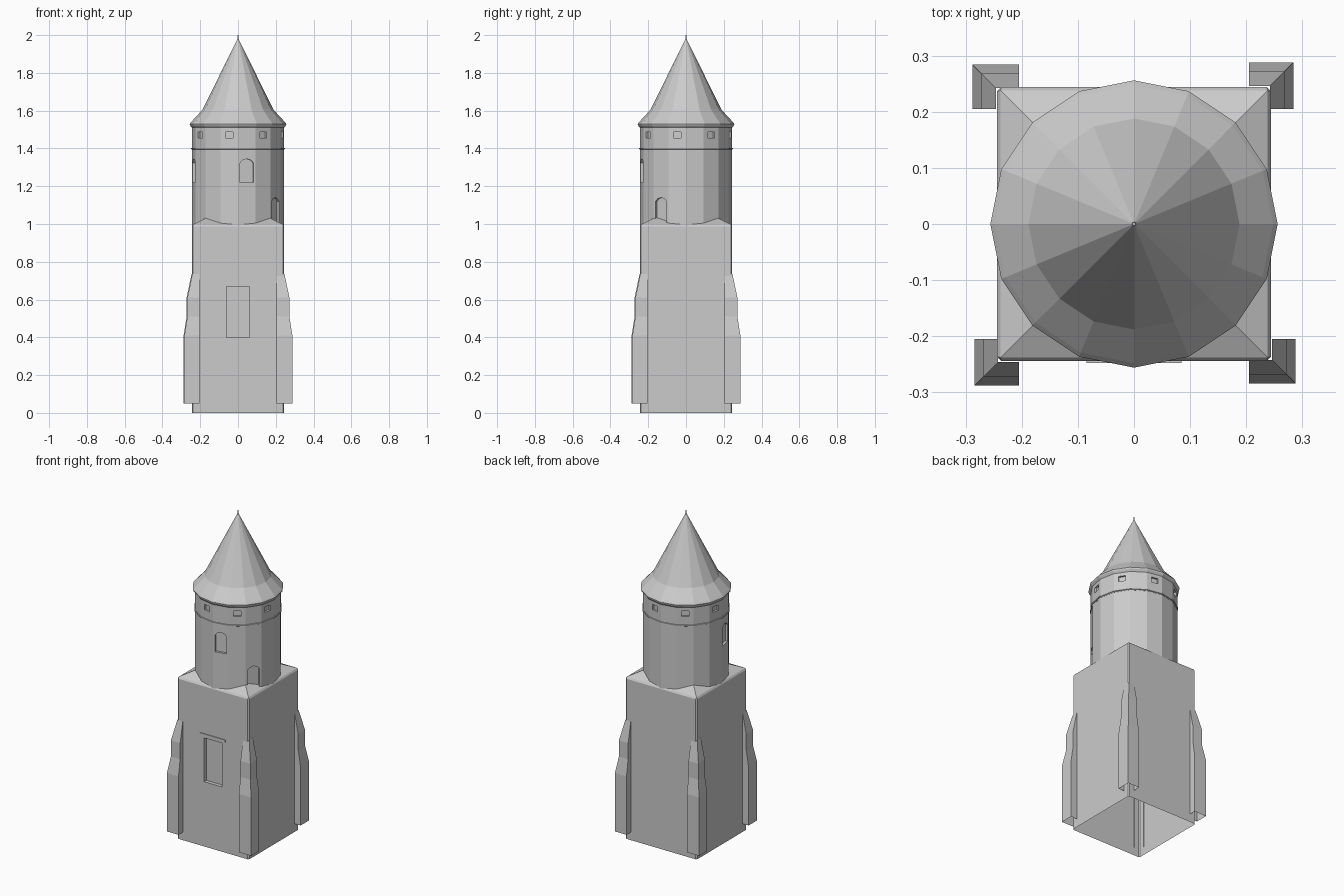
import bpy, bmesh
from math import cos, sin, pi, radians

if "Cube" in bpy.data.objects:
    bpy.data.objects.remove(bpy.data.objects["Cube"])

SIDES = 16
APO = cos(pi / SIDES)


def finish(name, bm):
    bmesh.ops.recalc_face_normals(bm, faces=bm.faces[:])
    me = bpy.data.meshes.new(name)
    bm.to_mesh(me)
    bm.free()
    ob = bpy.data.objects.new(name, me)
    bpy.context.collection.objects.link(ob)
    return ob


def lathe(name, profile, n=SIDES):
    """Closed n-sided solid from (radius, z) points."""
    bm = bmesh.new()
    rings = [[bm.verts.new((r * cos(2 * pi * i / n), r * sin(2 * pi * i / n), z))
              for i in range(n)] for r, z in profile]
    for a, b in zip(rings, rings[1:]):
        for i in range(n):
            j = (i + 1) % n
            bm.faces.new((a[i], a[j], b[j], b[i]))
    bm.faces.new(rings[0][::-1])
    bm.faces.new(rings[-1])
    return finish(name, bm)


def add_prism(bm, pts, deg, near, far):
    """Extrude an outline (sideways, z) outward along a wall direction."""
    a = radians(deg)
    ends = [[bm.verts.new((d * cos(a) - u * sin(a), d * sin(a) + u * cos(a), z))
             for u, z in pts] for d in (near, far)]
    n = len(pts)
    bm.faces.new(ends[0][::-1])
    bm.faces.new(ends[1])
    for i in range(n):
        j = (i + 1) % n
        bm.faces.new((ends[0][i], ends[0][j], ends[1][j], ends[1][i]))


def rect(w, z0, z1):
    return [(-w, z0), (w, z0), (w, z1), (-w, z1)]


def arch(w, z0, z1):
    return [(-w, z0), (w, z0), (w, z1 - 0.022), (w * 0.6, z1 - 0.006), (0, z1),
            (-w * 0.6, z1 - 0.006), (-w, z1 - 0.022)]


def cut(ob, bm):
    """Subtract the cutter and bake the result."""
    cutter = finish(ob.name + "_cutter", bm)
    cutter.hide_render = True
    mod = ob.modifiers.new("openings", 'BOOLEAN')
    mod.operation, mod.solver, mod.object = 'DIFFERENCE', 'EXACT', cutter
    dg = bpy.context.evaluated_depsgraph_get()
    me = bpy.data.meshes.new_from_object(ob.evaluated_get(dg))
    ob.modifiers.clear()
    ob.data = me
    bpy.data.objects.remove(cutter)


# Square base with a low hipped top, chamfered edges, recessed doorway, open underside
H = 0.244
bm = bmesh.new()
low, high = [[bm.verts.new((x * H, y * H, z)) for x, y in ((-1, -1), (1, -1), (1, 1), (-1, 1))]
             for z in (0, 0.995)]
tip = bm.verts.new((0, 0, 0.995 + H * 0.5))
bm.faces.new(low[::-1])
for i in range(4):
    j = (i + 1) % 4
    bm.faces.new((low[i], low[j], high[j], high[i]))
    bm.faces.new((high[i], high[j], tip))
edges = [e for e in bm.edges if tip not in e.verts and max(v.co.z for v in e.verts) > 0.5]
bmesh.ops.bevel(bm, geom=edges, offset=0.007, segments=1, affect='EDGES')
base = finish("base", bm)
bm = bmesh.new()
add_prism(bm, rect(0.06, 0.40, 0.67), -90, H - 0.022, H + 0.1)
cut(base, bm)
bm = bmesh.new()
bm.from_mesh(base.data)
under = [f for f in bm.faces if all(v.co.z < 0.001 for v in f.verts)]
bmesh.ops.delete(bm, geom=under, context='FACES')
bm.to_mesh(base.data)
bm.free()

# Lintel over the doorway
bm = bmesh.new()
add_prism(bm, rect(0.085, 0.68, 0.697), -90, H - 0.005, H + 0.004)
finish("lintel", bm)

# Stepped corner buttresses: L-shaped shells open underneath
WALL, INNER = 0.240, 0.205
for k in range(4):
    a = k * pi / 2
    bm = bmesh.new()
    rows = []
    for o, z in ((0.286, 0.05), (0.286, 0.41), (0.270, 0.51), (0.270, 0.61), (0.244, 0.735)):
        ox, oy = o - 0.002, o + 0.002
        plan = ((INNER, WALL), (INNER, oy), (ox, oy), (ox, INNER), (WALL, INNER))
        rows.append([bm.verts.new((x * cos(a) - y * sin(a), x * sin(a) + y * cos(a), z))
                     for x, y in plan])
    for p, q in zip(rows, rows[1:]):
        for i in range(4):
            bm.faces.new((p[i], q[i], q[i + 1], p[i + 1]))
    ob = finish(f"buttress_{k + 1}", bm)
    # make sure the shell faces outward
    f = max(ob.data.polygons, key=lambda p: p.center.length_squared)
    if f.normal.x * f.center.x + f.normal.y * f.center.y < 0:
        ob.data.flip_normals()

# Round tower shaft with arched windows
R = 0.243
shaft = lathe("tower_shaft", [(R, 0.985), (R, 1.40)])
bm = bmesh.new()
for deg, z0, z1 in ((-78.75, 1.22, 1.345), (-33.75, 1.01, 1.14), (191.25, 1.22, 1.345)):
    add_prism(bm, arch(0.036, z0, z1), deg, R * APO - 0.014, R + 0.1)
cut(shaft, bm)

# Gallery band with small square openings on every other side
B = 0.244
band = lathe("gallery_band", [(B, 1.39), (B, 1.52)])
bm = bmesh.new()
for k in range(8):
    add_prism(bm, rect(0.021, 1.455, 1.488), -101.25 + 45 * k, B * APO - 0.012, B + 0.1)
cut(band, bm)

# Mouldings and roof
lathe("gallery_ring", [(0.240, 1.392), (0.248, 1.396), (0.248, 1.402), (0.240, 1.405)])
lathe("roof", [(0.240, 1.505), (0.246, 1.512), (0.254, 1.522), (0.256, 1.530), (0.248, 1.540),
               (0.188, 1.605), (0.004, 1.978)])
lathe("finial", [(0.004, 1.96), (0.003, 2.0)], 8)
